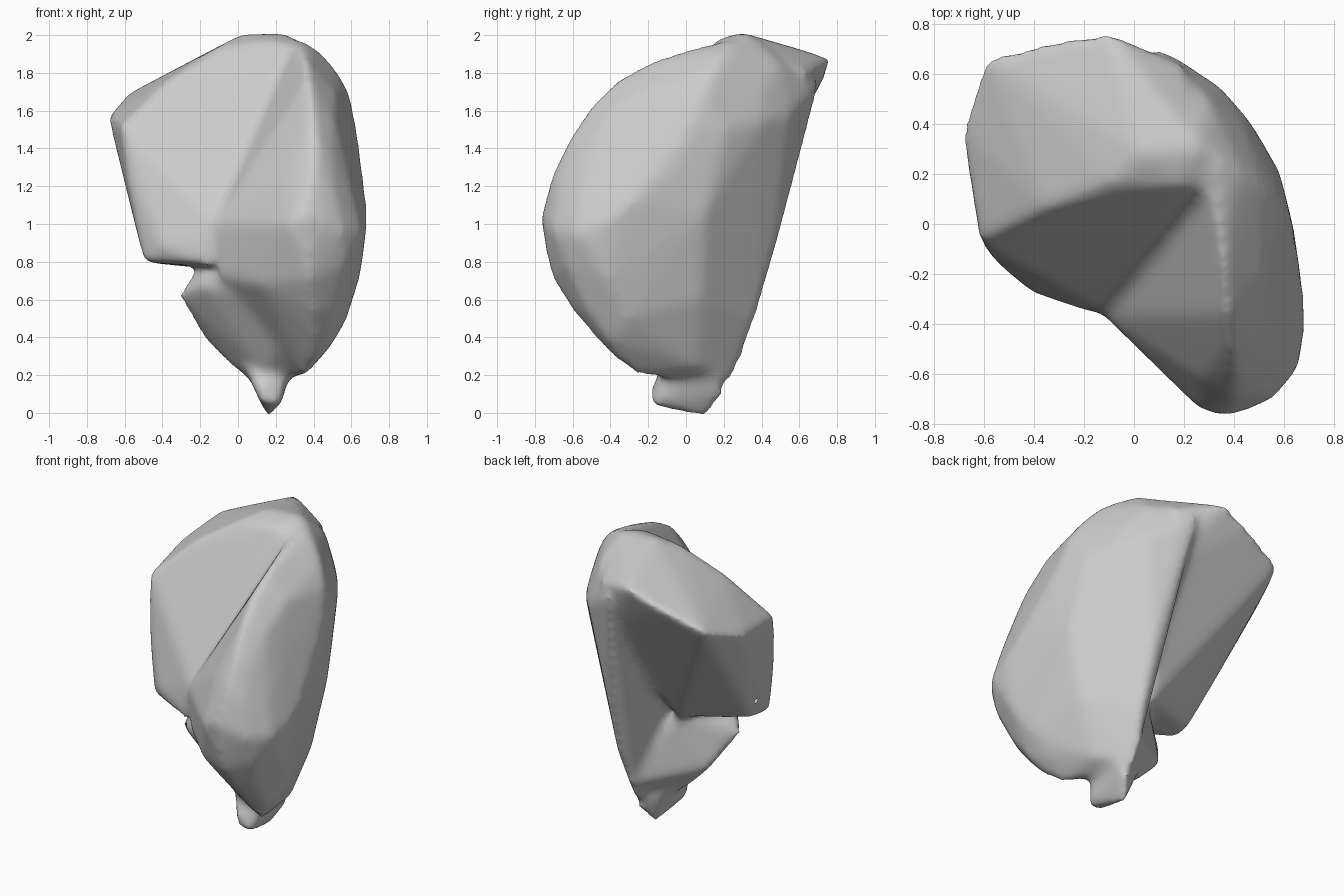
import bpy, bmesh

cube = bpy.data.objects.get("Cube")
if cube:
    bpy.data.objects.remove(cube)

grey = bpy.data.materials.new("warm_grey")
grey.use_nodes = True
grey.diffuse_color = (0.6, 0.6, 0.6, 1)
grey.node_tree.nodes["Principled BSDF"].inputs["Base Color"].default_value = grey.diffuse_color


def add_hull(bm, points):
    """Add a closed convex block around the points."""
    block = bmesh.new()
    for p in points:
        block.verts.new(p)
    bmesh.ops.convex_hull(block, input=block.verts)
    spare = [v for v in block.verts if not v.link_faces]
    bmesh.ops.delete(block, geom=spare, context='VERTS')
    bmesh.ops.recalc_face_normals(block, faces=block.faces)
    mesh = bpy.data.meshes.new("block")
    block.to_mesh(mesh)
    block.free()
    bm.from_mesh(mesh)
    bpy.data.meshes.remove(mesh)


# Outer lobe: back ridge, rim of the rounded outer side, front ridge, underside
back_ridge = [
    (.08, .71, 1.75), (.2, .6, 1.5), (.22, .55, 1.22),
    (.24, .48, .9), (.24, .37, .5), (.2, .25, .17),
]
outer_rim = [
    (.17, .67, 1.7), (.35, .55, 1.58), (.47, .41, 1.55), (.58, .22, 1.5), (.64, -.02, 1.3),
    (.6, .1, 1.05), (.68, -.28, 1.12), (.685, -.43, 1.0), (.66, -.58, .95), (.56, -.7, .96),
    (.45, -.75, 1.0), (.36, -.77, 1.04), (.27, -.75, 1.0),
]
upper_crown = [
    (.25, .35, 2.0), (.35, .25, 1.97), (.44, .2, 1.91), (.52, .15, 1.82), (.59, .1, 1.7),
    (.63, .02, 1.5), (.3, .5, 1.85), (.43, .41, 1.7),
]
front_ridge = [
    (.35, .02, 1.93), (.36, -.18, 1.87), (.37, -.36, 1.78), (.39, -.5, 1.64),
    (.41, -.62, 1.46), (.4, -.71, 1.27), (.27, -.62, 1.3), (.12, -.58, 1.05),
    (-.12, -.37, 1.0),
]
front_bulge = [
    (.52, -.22, 1.7), (.51, -.43, 1.56), (.5, -.58, 1.38), (.6, -.4, 1.32),
    (.51, -.68, 1.17), (.61, -.55, 1.15),
]
underside = [
    (.38, -.74, .84), (.38, -.71, .71), (.4, -.61, .55), (.4, -.51, .43), (.4, -.36, .27),
    (.36, -.26, .2), (.57, -.64, .78), (.65, -.42, .72), (.52, -.53, .54), (.58, -.3, .5),
    (.5, -.4, .37), (.48, -.25, .34), (.5, .08, .6), (.36, .05, .24), (.14, .1, .17),
    (-.1, -.36, .72), (.12, -.56, .68),
]
# Flat-faced upper lobe, leaning over the hollow inner side
upper_lobe = [
    (.03, .28, 2.01), (.26, .3, 2.015), (-.1, .16, 1.94), (.2, .15, 1.97), (.31, .14, 1.92),
    (.2, .64, 1.8), (-.1, .77, 1.88), (-.3, .74, 1.79), (-.6, .67, 1.68), (-.69, .37, 1.57),
    (-.62, -.07, 1.52), (-.35, .06, 1.78), (-.58, -.13, 1.2), (-.5, -.19, .8),
    (-.4, -.28, .88), (-.16, -.36, .78), (-.1, -.36, 1.0), (-.03, .14, .75),
    (-.46, -.04, .79), (.2, .55, 1.45), (.1, -.1, .8),
]
# Lower lip with a pointed inner corner
lower_lip = [
    (-.32, -.14, .62), (-.2, -.28, .67), (0, -.37, .64), (.3, -.42, .5), (-.2, -.2, .8),
    (-.05, -.33, .8), (0, .12, .76), (-.19, .02, .4), (-.04, 0, .25), (.2, .3, .3),
    (.4, -.2, .28), (.12, .05, .12), (0, -.2, .4), (.14, -.14, .21),
]
# Small stub at the base
foot = [
    (.16, .11, -.03), (.23, .21, .1), (.1, .07, .11), (.12, -.18, .05), (.23, -.18, .04),
    (.11, -.19, .14), (.25, -.12, .22), (.29, .15, .25), (.03, -.1, .25), (.04, .12, .25),
]

bm = bmesh.new()
outer_lobe = back_ridge + outer_rim + upper_crown + front_ridge + front_bulge + underside
for points in (outer_lobe, upper_lobe, lower_lip, foot):
    add_hull(bm, points)
mesh = bpy.data.meshes.new("lobed_body")
bm.to_mesh(mesh)
bm.free()
body = bpy.data.objects.new("lobed_body", mesh)
bpy.context.collection.objects.link(body)

# Fuse the blocks and soften the joins
remesh = body.modifiers.new("fuse", 'REMESH')
remesh.mode = 'VOXEL'
remesh.voxel_size = 0.02
soften = body.modifiers.new("soften", 'SMOOTH')
soften.factor = 0.5
soften.iterations = 26

# Two small openings on the inner side
cutters = []
for place, size in (((-.23, .32, 1.21), (.05, .06, .05)), ((-.47, -.03, 1.0), (.06, .07, .11))):
    bpy.ops.mesh.primitive_uv_sphere_add(segments=20, ring_count=12, radius=1, location=place)
    cutter = bpy.context.object
    cutter.name = "opening_cutter"
    cutter.scale = size
    cutter.hide_render = True
    cut = body.modifiers.new("opening", 'BOOLEAN')
    cut.operation = 'DIFFERENCE'
    cut.object = cutter
    cutters.append(cutter)

# Apply the modifiers and drop the cutters
bpy.context.view_layer.update()
graph = bpy.context.evaluated_depsgraph_get()
baked = bpy.data.meshes.new_from_object(body.evaluated_get(graph))
body.modifiers.clear()
body.data = baked
for cutter in cutters:
    bpy.data.objects.remove(cutter)

baked.materials.clear()
baked.materials.append(grey)
bpy.ops.object.select_all(action='DESELECT')
body.select_set(True)
bpy.context.view_layer.objects.active = body
bpy.ops.object.shade_smooth_by_angle(angle=0.9)
